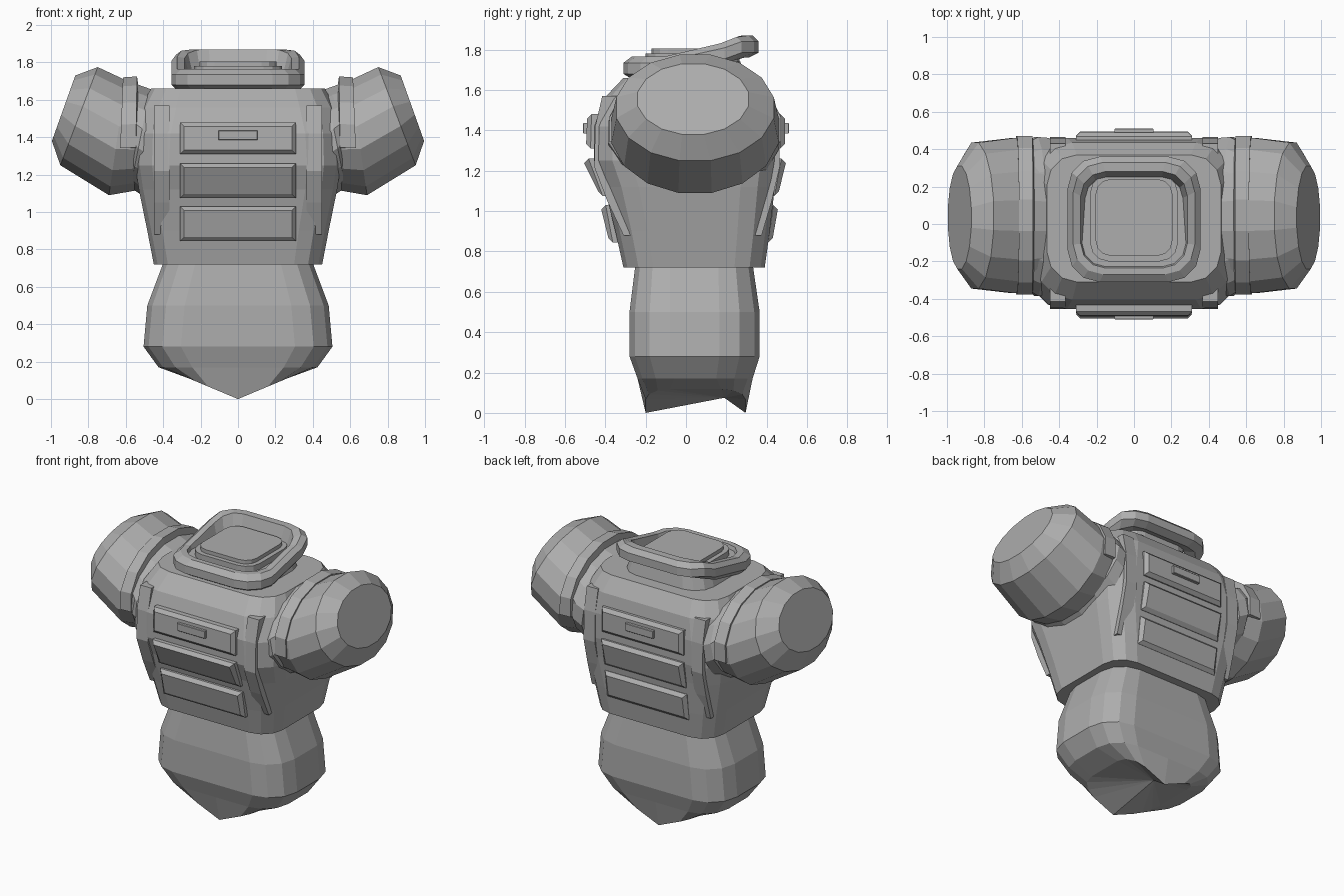
import bpy, bmesh
from math import sin, cos, pi

cube = bpy.data.objects.get("Cube")
if cube:
    bpy.data.objects.remove(cube, do_unlink=True)

grey = bpy.data.materials.new("armor_grey")
grey.use_nodes = True
colour = (0.42, 0.42, 0.42, 1)
grey.diffuse_color = colour
grey.node_tree.nodes["Principled BSDF"].inputs["Base Color"].default_value = colour


def loft(name, rings, caps=True, closed=False, tip=None):
    """Skin a list of equal-length point rings; tip closes the last ring as a fan."""
    bm = bmesh.new()
    loops = [[bm.verts.new(p) for p in ring] for ring in rings]
    pairs = list(zip(loops, loops[1:]))
    if closed:
        pairs.append((loops[-1], loops[0]))
    n = len(loops[0])
    for a, b in pairs:
        for i in range(n):
            j = (i + 1) % n
            bm.faces.new((a[i], a[j], b[j], b[i]))
    if caps and not closed:
        bm.faces.new(loops[0])
        if tip is None:
            bm.faces.new(loops[-1])
    if tip is not None:
        v = bm.verts.new(tip)
        for i in range(n):
            bm.faces.new((loops[-1][i], loops[-1][(i + 1) % n], v))
    bmesh.ops.recalc_face_normals(bm, faces=bm.faces)
    mesh = bpy.data.meshes.new(name)
    bm.to_mesh(mesh)
    bm.free()
    mesh.materials.append(grey)
    obj = bpy.data.objects.new(name, mesh)
    bpy.context.collection.objects.link(obj)
    return obj


def round_rect(z, rx, y0, y1, r, seg=3):
    """Rounded rectangle with a middle point on the front and back edges."""
    pts = []
    corners = ((1, 1), (-1, 1), (-1, -1), (1, -1))
    for q, (sx, sy) in enumerate(corners):
        cx = sx * (rx - r)
        cy = y1 - r if sy > 0 else y0 + r
        for k in range(seg + 1):
            a = (q + k / seg) * pi / 2
            pts.append((cx + r * cos(a), cy + r * sin(a), z))
        if q == 0:
            pts.append((0, y1, z))
        if q == 2:
            pts.append((0, y0, z))
    return pts


def tilted_ring(top, bottom, y0, y1, side, n=16, grow=1.0):
    """Elliptical ring whose top and bottom are given as (x, z)."""
    pts = []
    for i in range(n):
        a = (i + 0.5) * 2 * pi / n
        c = cos(a) / cos(pi / n) * grow / 2
        s = sin(a) / cos(pi / n) * grow / 2
        x = (top[0] + bottom[0]) / 2 + c * (top[0] - bottom[0])
        z = (top[1] + bottom[1]) / 2 + c * (top[1] - bottom[1])
        pts.append((side * x, (y0 + y1) / 2 + s * (y1 - y0), z))
    return pts


# Torso: z, half width, front, back, corner radius
torso = [(0.72, 0.45, -0.31, 0.39, 0.15), (0.9, 0.485, -0.35, 0.415, 0.16),
         (1.12, 0.53, -0.405, 0.44, 0.17), (1.25, 0.55, -0.455, 0.46, 0.18),
         (1.42, 0.55, -0.455, 0.46, 0.19), (1.56, 0.52, -0.405, 0.435, 0.19),
         (1.66, 0.465, -0.31, 0.37, 0.16)]
loft("torso", [round_rect(*row) for row in torso])

# Pelvis: lowest ring follows a V that meets at the crotch
pelvis = [(0.74, 0.395, -0.25, 0.33, 0.17), (0.5, 0.485, -0.28, 0.365, 0.2),
          (0.28, 0.505, -0.28, 0.365, 0.2), (0.17, 0.425, -0.24, 0.33, 0.18)]
rings = [round_rect(*row) for row in pelvis]
rings.append([(x, y, 0.42 * abs(x)) for x, y, z in round_rect(0, 0.28, -0.2, 0.295, 0.12)])
loft("pelvis", rings, tip=(0, 0.19, 0.075))

# Neck base and plug
loft("neck_base", [round_rect(1.64, 0.32, -0.25, 0.29, 0.14),
                   round_rect(1.74, 0.29, -0.23, 0.27, 0.13)])
loft("neck_step", [round_rect(1.72, 0.235, -0.2, 0.265, 0.1),
                   round_rect(1.78, 0.235, -0.2, 0.265, 0.1)])
loft("neck_plug", [round_rect(1.76, 0.205, -0.17, 0.24, 0.08),
                   round_rect(1.805, 0.205, -0.17, 0.24, 0.08)])

# Collar: closed ring that rises toward the back
collar = [(1.655, 0.33, -0.27, 0.31, 0.16), (1.68, 0.355, -0.31, 0.36, 0.17),
          (1.735, 0.355, -0.31, 0.36, 0.17), (1.765, 0.325, -0.27, 0.33, 0.16),
          (1.765, 0.285, -0.235, 0.28, 0.13), (1.68, 0.26, -0.21, 0.25, 0.11)]


def raise_back(p):
    lift = min(max((p[1] - 0.0) / 0.27, 0), 1) * 0.105
    return (p[0], p[1], p[2] + lift)


loft("collar", [[raise_back(p) for p in round_rect(*row)] for row in collar], closed=True)

# Shoulder parts on both sides
arm = [((0.42, 1.64), (0.46, 1.13), -0.35, 0.43),
       ((0.60, 1.705), (0.69, 1.09), -0.37, 0.46),
       ((0.75, 1.775), (0.95, 1.25), -0.345, 0.435),
       ((0.87, 1.73), (0.995, 1.38), -0.24, 0.31)]
flange = [((0.42, 1.64), (0.50, 1.08), -0.38, 0.46),
          ((0.47, 1.655), (0.575, 1.13), -0.385, 0.465),
          ((0.525, 1.665), (0.59, 1.19), -0.36, 0.445)]
for side, word in ((1, "left"), (-1, "right")):
    loft(word + "_shoulder", [tilted_ring(*r, side) for r in arm])
    loft(word + "_arm_flange", [tilted_ring(*r, side) for r in flange])

    # Band over the upper half of the shoulder
    band = []
    inner = tilted_ring((0.53, 1.66), (0.55, 1.13), -0.35, 0.44, side)
    outer = tilted_ring((0.54, 1.725), (0.55, 1.09), -0.378, 0.47, side)
    outer_far = tilted_ring((0.615, 1.72), (0.64, 1.09), -0.378, 0.47, side)
    inner_far = tilted_ring((0.615, 1.66), (0.64, 1.13), -0.35, 0.44, side)
    for i in range(-5, 5):
        band.append([inner[i], outer[i], outer_far[i], inner_far[i]])
    loft(word + "_shoulder_band", band)

    # Vertical straps, front then back: outer (y, z) path
    straps = {"front": ((-0.415, 1.57), (-0.45, 1.42), (-0.455, 1.22), (-0.39, 1.05), (-0.31, 0.88)),
              "back": ((0.43, 1.57), (0.46, 1.42), (0.465, 1.22), (0.425, 1.05), (0.375, 0.88))}
    for face, path in straps.items():
        d = 0.08 if face == "front" else -0.08
        loft(f"{word}_{face}_strap",
             [[(side * 0.365, y, z), (side * 0.45, y, z),
               (side * 0.45, y + d, z), (side * 0.365, y + d, z)] for y, z in path])


def plate(name, half, low, high, depth, inset):
    """Bevelled plate; low and high are the outer (y, z) edges."""
    out = 1 if low[0] > 0 else -1

    def rect(grow, back):
        return [(sx * (half - grow), e[0] - out * back, e[1] + t * grow)
                for e, t, sx in ((low, 1, -1), (low, 1, 1), (high, -1, 1), (high, -1, -1))]
    loft(name, [rect(0, depth), rect(0, inset), rect(inset, 0)])


# Chest and back plates with a small label plate
plates = {"front": (((-0.495, 1.31), (-0.49, 1.48)), ((-0.435, 1.075), (-0.505, 1.26)),
                    ((-0.385, 0.845), (-0.42, 1.03))),
          "back": (((0.49, 1.31), (0.49, 1.48)), ((0.46, 1.075), (0.495, 1.26)),
                   ((0.43, 0.845), (0.455, 1.03)))}
for face, rows in plates.items():
    for word, (low, high) in zip(("upper", "middle", "lower"), rows):
        plate(f"{face}_{word}_plate", 0.31, low, high, 0.09, 0.022)
    y = -0.51 if face == "front" else 0.51
    plate(face + "_label_plate", 0.105, (y, 1.385), (y, 1.437), 0.03, 0.003)
